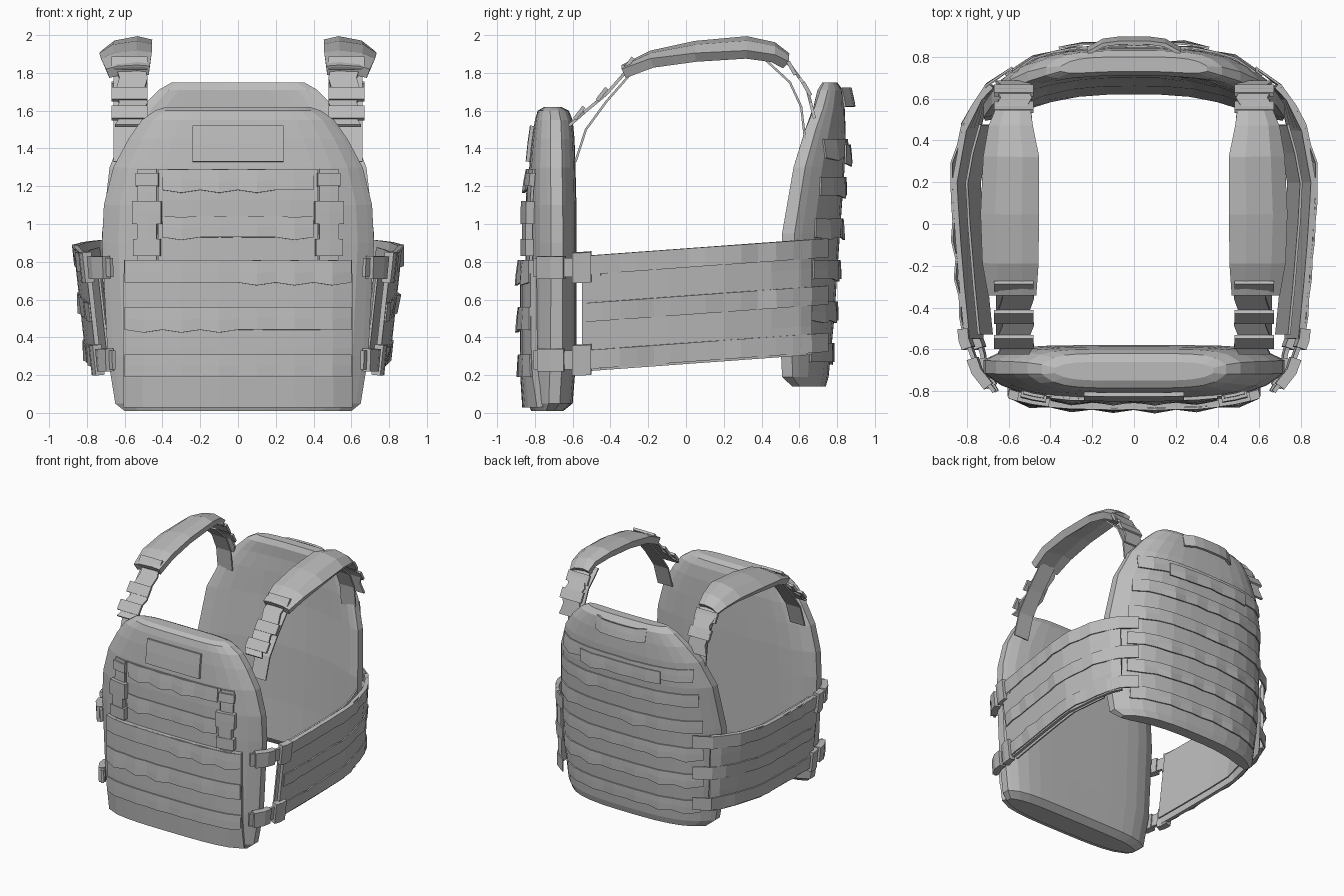
import bpy, bmesh, random
from mathutils import Vector

random.seed(4)
if "Cube" in bpy.data.objects:
    bpy.data.objects.remove(bpy.data.objects["Cube"])

fabric = bpy.data.materials.new("grey_fabric")
fabric.use_nodes = True
GREY = (0.5, 0.5, 0.5, 1)
fabric.diffuse_color = GREY
fabric.node_tree.nodes["Principled BSDF"].inputs["Base Color"].default_value = GREY


def grid(name, rows, thick=0.0, closed=False):
    """Skin a grid of points; closed rings become capped solids, open ones get thickness."""
    bm = bmesh.new()
    vs = [[bm.verts.new(p) for p in r] for r in rows]
    n = len(rows[0])
    for a, b in zip(vs, vs[1:]):
        for i in range(n if closed else n - 1):
            j = (i + 1) % n
            bm.faces.new((a[i], a[j], b[j], b[i]))
    if closed:
        bm.faces.new(vs[0])
        bm.faces.new(vs[-1])
    bmesh.ops.recalc_face_normals(bm, faces=bm.faces)
    me = bpy.data.meshes.new(name)
    bm.to_mesh(me)
    bm.free()
    me.materials.append(fabric)
    ob = bpy.data.objects.new(name, me)
    bpy.context.collection.objects.link(ob)
    if thick:
        mod = ob.modifiers.new("thickness", "SOLIDIFY")
        mod.thickness = thick
        mod.offset = 0


def lerp(table, t):
    """Interpolate the rows of a table by their first column."""
    for a, b in zip(table, table[1:]):
        if t <= b[0]:
            k = max(0, (t - a[0]) / (b[0] - a[0]))
            return [p + (q - p) * k for p, q in zip(a, b)][1:]
    return list(table[-1][1:])


def span(a, b, n):
    return [a + (b - a) * i / n for i in range(n + 1)]


# Panel profiles: height, half width, outer y, inner y
FRONT = [(0.01, .60, -.82, -.65), (.05, .65, -.835, -.60), (.3, .69, -.84, -.58),
         (.9, .72, -.84, -.58), (1.1, .71, -.84, -.58), (1.3, .66, -.83, -.585),
         (1.45, .58, -.815, -.59), (1.55, .51, -.80, -.60), (1.6, .44, -.785, -.62),
         (1.62, .38, -.75, -.66)]
BACK = [(.14, .60, .74, .65), (.19, .66, .755, .62), (.5, .71, .785, .64),
        (.95, .72, .815, .66), (1.3, .68, .84, .69), (1.5, .60, .845, .70),
        (1.62, .51, .84, .71), (1.71, .42, .83, .71), (1.75, .35, .80, .73)]
FRONT_BEND, BACK_BEND = (.05, 0), (-.15, -.21)


def surface(table, bends, x, z, inner=False):
    w, yo, yi = lerp(table, z)
    c = abs(x / .7) ** 3
    yo, yi = yo + bends[0] * c, yi + bends[1] * c
    mid = (yo + yi) / 2
    puff = max(.3, max(0, 1 - abs(x / w) ** 6) ** .5)
    return mid + ((yi if inner else yo) - mid) * puff


def front_y(x, z, off=0):
    return surface(FRONT, FRONT_BEND, x, z) - off


def back_y(x, z, off=0):
    return surface(BACK, BACK_BEND, x, z) + off


def panel(name, table, bends):
    half = [0, .2, .4, .6, .75, .88, .96, 1]
    ss = [-s for s in half[:0:-1]] + half
    rows = []
    for z, w, _, _ in table:
        ring = [(s * w, surface(table, bends, s * w, z), z) for s in ss]
        ring += [(s * w, surface(table, bends, s * w, z, True), z) for s in ss[::-1]]
        rows.append(ring)
    grid(name, rows, closed=True)


panel("front_panel", FRONT, FRONT_BEND)
panel("back_panel", BACK, BACK_BEND)


def plate(name, yfun, x0, x1, z0, z1, off, thick, nx=2, nz=2):
    grid(name, [[(x, yfun(x, z, off), z) for x in span(x0, x1, nx)]
                for z in span(z0, z1, nz)], thick)


def webbing(name, yfun, half, z0, z1, off, cells):
    """Strip stitched at intervals, sagging open between the stitches."""
    xs = span(-half, half, cells * 2)
    gap = [(random.uniform(.006, .02) if i % 2 else .002) for i in range(len(xs))]
    grid(name, [[(x, yfun(x, z, off + g * k), z - (.015 * k if g > .014 else 0))
                 for x, g in zip(xs, gap)]
                for z, k in ((z1, .2), ((z0 + z1) / 2, .7), (z0, 1))], .01)


# Front flap, patch and webbing
plate("front_flap", front_y, -.6, .6, .03, .81, .022, .035, 12, 5)
for z in (.19, .44, .69):
    webbing("flap_webbing", front_y, .6, z, z + .12, .043, 6)
for z in (.93, 1.18):
    webbing("chest_webbing", front_y, .4, z, z + .11, .01, 4)
plate("chest_field", front_y, -.42, .42, .81, 1.29, .004, .01, 6, 3)
plate("name_patch", front_y, -.24, .24, 1.33, 1.52, .012, .02, 4, 2)

# Back webbing and drag handle
for z in (.27, .49, .71, .93, 1.15, 1.35):
    webbing("back_webbing", back_y, lerp(BACK, z)[0] * .88, z, z + .1, .006, 6)
webbing("upper_back_loop", back_y, .36, 1.32, 1.42, .022, 3)
grid("drag_handle", [[(x, back_y(x, z) + .045 * (1 - (x / .22) ** 4) + d, z)
                      for x in span(-.22, .22, 6)]
                     for z, d in ((1.62, .004), (1.67, 0), (1.72, 0))], .018)

# Cummerbund centre line: y, x at its top edge
BELT = [(-.8, .665), (-.7, .745), (-.55, .80), (-.3, .825), (0, .85), (.2, .86),
        (.45, .815), (.6, .74), (.68, .665), (.74, .57)]


def belt_point(side, y, z, off=0):
    """Point on the belt, pushed outwards square to its centre line."""
    rise = .08 * (y + .55) / 1.1 if y > -.55 else 0
    taper = .11 * (.84 - z) * min(1, max(0, (.72 - y) * 4), (y + .85) * 4)
    slope = (lerp(BELT, y + .04)[0] - lerp(BELT, y - .04)[0]) / .08
    out = Vector((1, -slope)).normalized() * off
    return Vector((side * (lerp(BELT, y)[0] - taper + out.x), y + out.y, z + rise))


def belt(name, side, ys, z0, z1, off, thick, nz=1, sag=0):
    grid(name, [[belt_point(side, y, z, off + (sag * random.random() if i % 2 else 0))
                 for i, y in enumerate(ys)] for z in span(z0, z1, nz)], thick)


# Shoulder pad: y, inner x, outer x, top z, drop towards the arm
PAD = [(-.33, .47, .69, 1.845, .02), (-.18, .46, .715, 1.92, .04), (.05, .46, .72, 1.97, .06),
       (.32, .46, .705, 1.995, .07), (.46, .49, .68, 1.965, .06), (.53, .50, .65, 1.91, .04)]


def ribbon(name, side, path, x0, x1, thick, sway=0):
    grid(name, [[(side * (x + sway * (-1) ** i), y, z) for x in (x0, (x0 + x1) / 2, x1)]
                for i, (y, z) in enumerate(path)], thick)


def along(path, n):
    """Resample a y-z path evenly per leg."""
    out = [path[0]]
    for (a, b), (c, d) in zip(path, path[1:]):
        out += [(a + (c - a) * k / n, b + (d - b) * k / n) for k in range(1, n + 1)]
    return out


for s, label in ((1, "left_"), (-1, "right_")):
    # Side belt, its inner layer and three rows of webbing that wrap onto the back panel
    belt(label + "cummerbund", s, [-.55, -.3, -.1, .1, .2, .35, .45, .6, .66], .22, .83, 0, .025, 4)
    belt(label + "cummerbund_lining", s, [-.54, -.3, 0, .2, .35, .5], .24, .80, -.055, .012, 2)
    for z in (.23, .48, .73):
        belt(label + "belt_webbing", s, span(-.53, .74, 14), z, z + .1, .015, .01, 1, .018)
    # Straps and buckles joining the belt to the front panel
    for z in (.21, .70):
        belt(label + "side_strap", s, [-.8, -.75, -.7, -.62, -.55, -.45], z + .02, z + .12, .005, .02)
        belt(label + "side_buckle", s, [-.77, -.7, -.64], z + .01, z + .13, .012, .05)
        belt(label + "side_slider", s, [-.59, -.55, -.5], z - .01, z + .15, .015, .05)
    # Chest buckles
    cx = .48 * s
    plate(label + "chest_strap", front_y, cx - .05, cx + .05, .80, 1.29, .012, .015, 2, 4)
    plate(label + "buckle_socket", front_y, cx - .07, cx + .07, .83, .92, .025, .045)
    plate(label + "buckle_body", front_y, cx - .05, cx + .05, .92, 1.0, .025, .035)
    plate(label + "buckle_plug", front_y, cx - .075, cx + .075, 1.0, 1.12, .025, .045)
    plate(label + "strap_keeper", front_y, cx - .06, cx + .06, 1.2, 1.27, .02, .03)
    # Shoulder pad
    rows = []
    for y, x0, x1, z, drop in PAD:
        rows.append([(s * (x0 + (x1 - x0) * k), y, z - .028 - drop * d)
                     for k, d in ((0, .25), (.3, 0), (.75, .3), (1, 1))])
    grid(label + "shoulder_pad", rows, .055)
    # Front strap, its lower layer and crossing loops
    front_path = [(-.28, 1.85), (-.42, 1.69), (-.54, 1.59), (-.62, 1.52)]
    ribbon(label + "front_strap", s, along(front_path, 2), .49, .64, .016, .012)
    ribbon(label + "front_strap_lining", s,
           [(-.28, 1.81), (-.42, 1.65), (-.53, 1.5), (-.585, 1.33)], .53, .66, .012)
    for (y, z) in front_path[:3]:
        ribbon(label + "front_strap_loop", s, [(y, z + .03), (y - .05, z - .035)], .48, .67, .02)
    # Rear strap, its lower layer and crossing loops
    back_path = [(.46, 1.92), (.56, 1.83), (.64, 1.72), (.68, 1.56)]
    ribbon(label + "rear_strap", s, along(back_path, 2), .50, .65, .016, .012)
    ribbon(label + "rear_strap_lining", s,
           [(.42, 1.87), (.55, 1.75), (.61, 1.62), (.63, 1.45)], .49, .62, .012)
    for (y, z) in back_path[1:3]:
        ribbon(label + "rear_strap_loop", s, [(y - .02, z + .03), (y + .02, z - .04)], .48, .67, .02)
